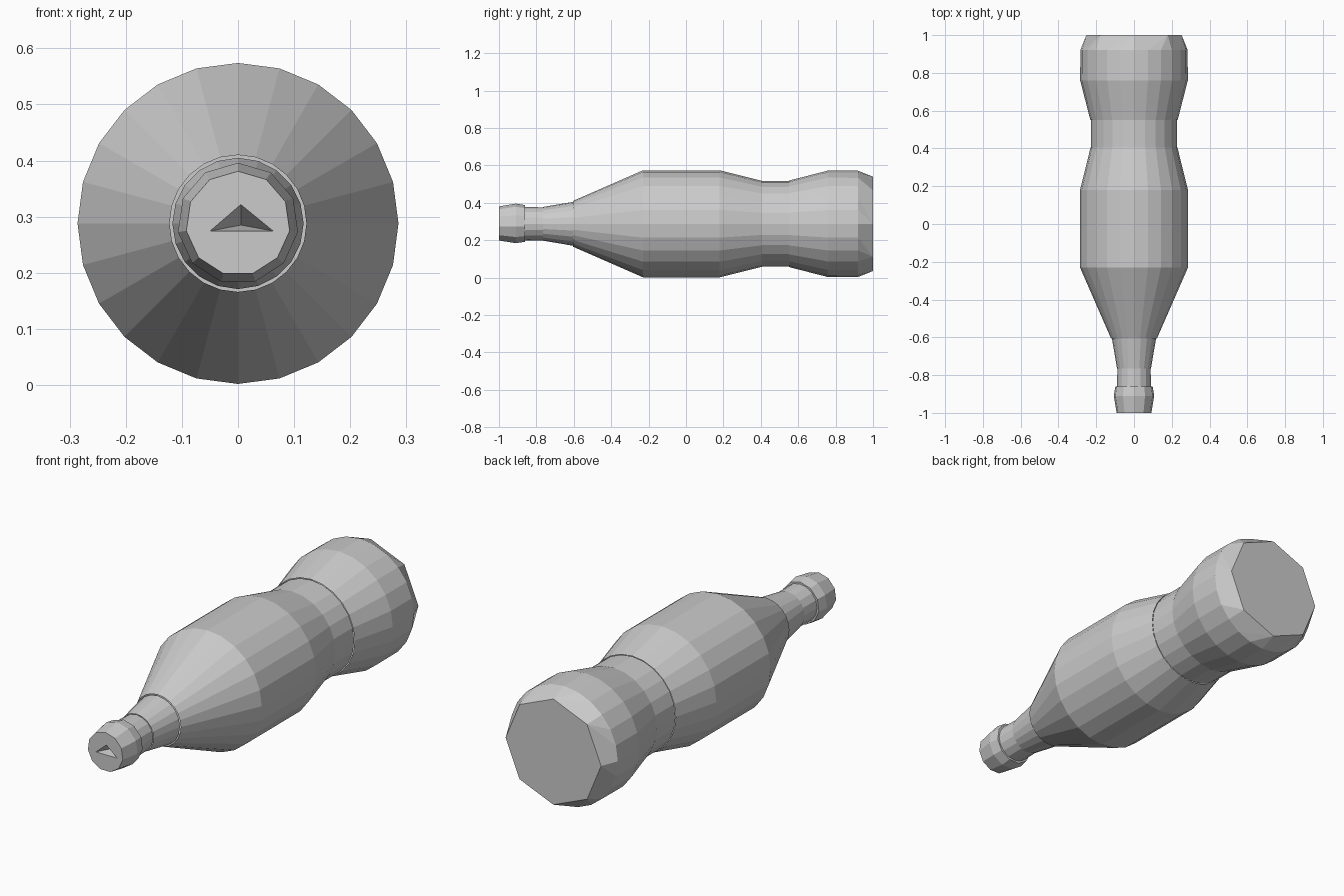
import bpy, bmesh
from math import sin, cos, pi

if "Cube" in bpy.data.objects:
    bpy.data.objects.remove(bpy.data.objects["Cube"])

AXIS_Z = 0.288


def lathe(name, profile, n, cap_first=False, cap_last=False):
    """Revolve (y, radius, sides) rings around the lying bottle axis."""
    bm = bmesh.new()
    rings = []
    for y, r, m in profile:
        ring = []
        for j in range(n):
            a = 2 * pi * (j * m // n) / m + pi / 2
            ring.append(bm.verts.new((r * cos(a), y, AXIS_Z + r * sin(a))))
        rings.append(ring)
    for r0, r1 in zip(rings, rings[1:]):
        for j in range(n):
            k = (j + 1) % n
            bm.faces.new((r0[j], r0[k], r1[k], r1[j]))
    if cap_first:
        bm.faces.new(rings[0])
    if cap_last:
        bm.faces.new(rings[-1])
    bmesh.ops.remove_doubles(bm, verts=bm.verts, dist=1e-5)
    bmesh.ops.recalc_face_normals(bm, faces=bm.faces)
    # Open shells: make sure the normals point away from the axis
    if sum(f.normal.x * f.calc_center_median().x for f in bm.faces) < 0:
        bmesh.ops.reverse_faces(bm, faces=bm.faces)
    me = bpy.data.meshes.new(name)
    bm.to_mesh(me)
    bm.free()
    ob = bpy.data.objects.new(name, me)
    bpy.context.collection.objects.link(ob)
    return ob


# Bottle body: shoulder, belly and taper to the waist
lathe("body", [(-0.605, 0.122, 24), (-0.23, 0.286, 24),
               (0.18, 0.286, 24), (0.405, 0.23, 24)], 24)

# Label band around the waist
lathe("waist_band", [(0.405, 0.228, 24), (0.55, 0.228, 24)], 24)

# Flared base with a coarse flat bottom
lathe("base", [(0.55, 0.231, 24), (0.76, 0.285, 24), (0.92, 0.284, 24),
               (1.0, 0.252, 8)], 24, cap_last=True)

# Neck and collar
lathe("neck", [(-0.765, 0.09, 20), (-0.605, 0.117, 20)], 20)
lathe("collar", [(-0.86, 0.09, 16), (-0.765, 0.088, 16)], 16)

# Cap with a small triangular recess in its face
cap = lathe("cap", [(-1.0, 0.093, 11), (-0.91, 0.108, 11), (-0.86, 0.1, 11)],
            11, cap_first=True, cap_last=True)

bm = bmesh.new()
front = [bm.verts.new((x, -1.02, z)) for x, z in
         ((-0.068, 0.271), (0.082, 0.271), (0.005, 0.334))]
tip = bm.verts.new((0.005, -0.94, 0.285))
bm.faces.new(front)
for i in range(3):
    bm.faces.new((front[i], front[(i + 1) % 3], tip))
bmesh.ops.recalc_face_normals(bm, faces=bm.faces)
me = bpy.data.meshes.new("recess_cutter")
bm.to_mesh(me)
bm.free()
cutter = bpy.data.objects.new("recess_cutter", me)
bpy.context.collection.objects.link(cutter)
cutter.hide_render = True
cutter.hide_viewport = True
mod = cap.modifiers.new("recess", 'BOOLEAN')
mod.operation = 'DIFFERENCE'
mod.solver = 'EXACT'
mod.object = cutter
